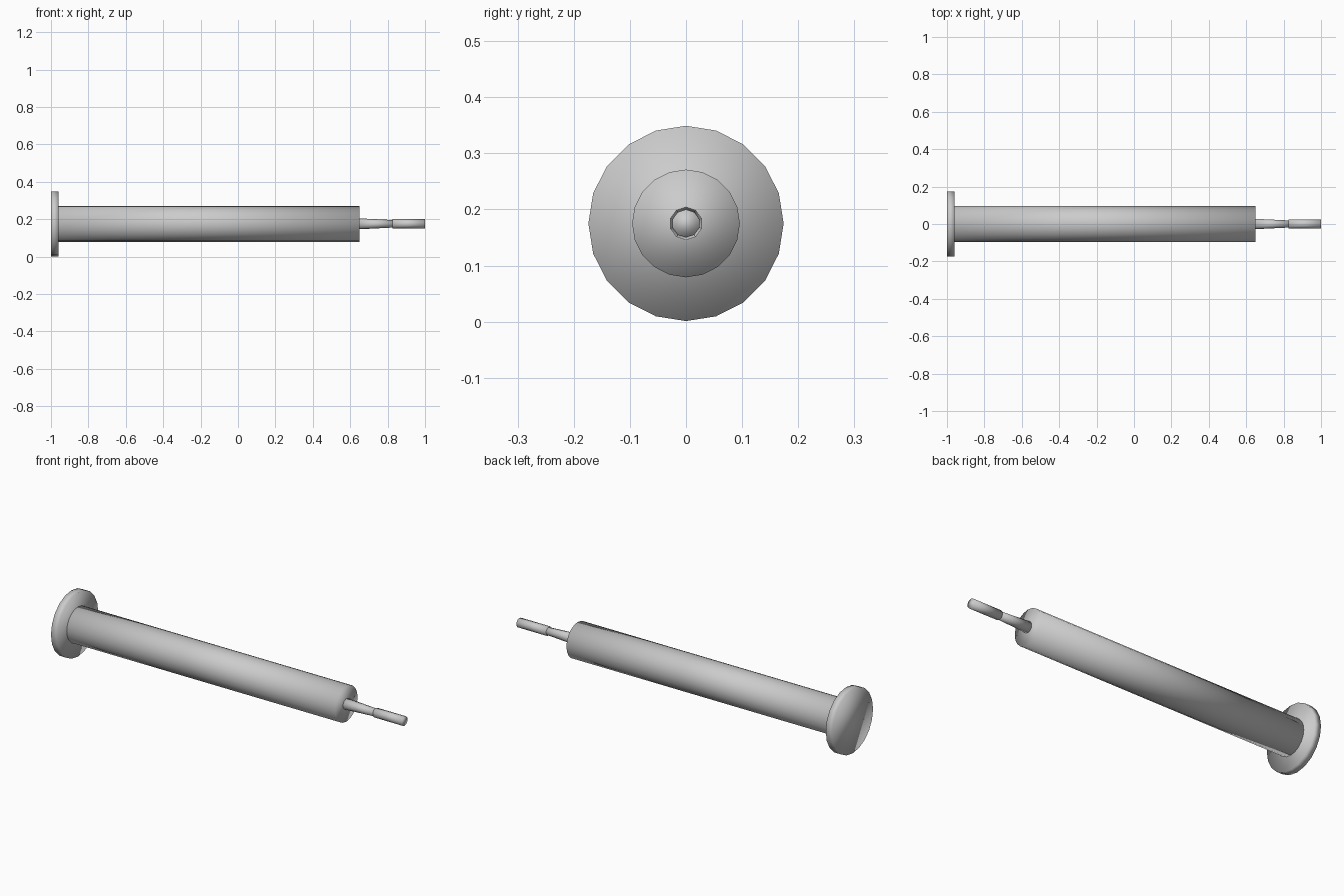
import bpy, math

if "Cube" in bpy.data.objects:
    bpy.data.objects.remove(bpy.data.objects["Cube"])

AXIS_Z = 0.175  # height of the common centre line

grey = bpy.data.materials.new("plain grey")
grey.diffuse_color = (0.6, 0.6, 0.6, 1)
grey.use_nodes = True
grey.node_tree.nodes["Principled BSDF"].inputs["Base Color"].default_value = grey.diffuse_color


def rod(name, x0, x1, r0, r1, sides):
    """Closed, smooth-shaded cylinder or cone along x with a vertex on top."""
    verts = [(x, r * math.sin(2 * math.pi * i / sides),
              AXIS_Z + r * math.cos(2 * math.pi * i / sides))
             for x, r in ((x0, r0), (x1, r1)) for i in range(sides)]
    faces = [(i, i + sides, (i + 1) % sides + sides, (i + 1) % sides)
             for i in range(sides)]
    faces += [tuple(range(sides)), tuple(reversed(range(sides, 2 * sides)))]
    mesh = bpy.data.meshes.new(name)
    mesh.from_pydata(verts, [], faces)
    mesh.materials.append(grey)
    mesh.shade_smooth()
    obj = bpy.data.objects.new(name, mesh)
    bpy.context.collection.objects.link(obj)
    return obj


# Wide end plate, long barrel, tapered neck and thin tip
rod("end_flange", -1.0, -0.96, 0.174, 0.174, 20)
rod("barrel", -0.96, 0.65, 0.096, 0.096, 20)
rod("tapered_neck", 0.65, 0.83, 0.029, 0.02, 10)
rod("tip", 0.825, 1.0, 0.025, 0.025, 10)
